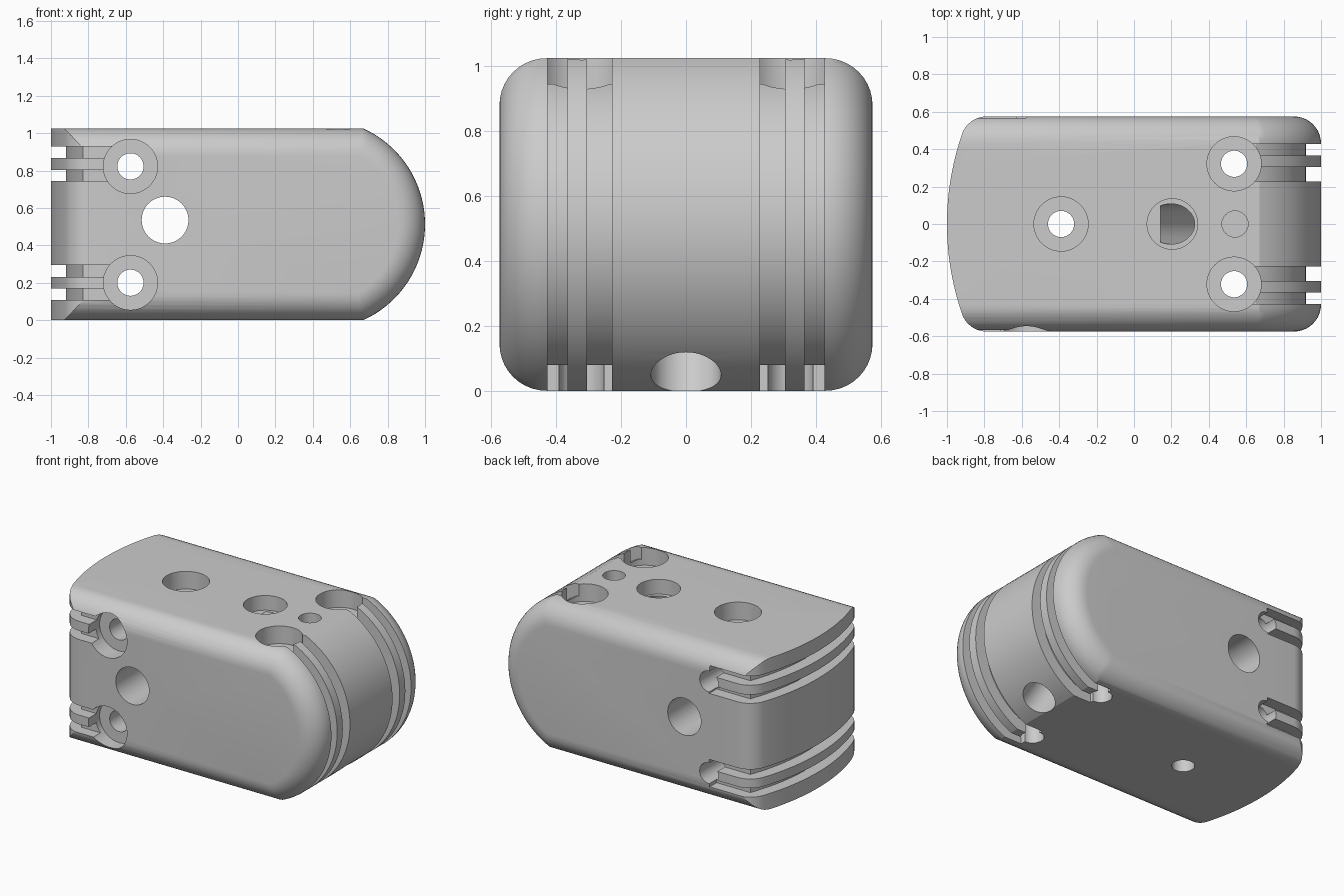
import bpy, bmesh, math
from mathutils import Vector, Matrix

if "Cube" in bpy.data.objects:
    bpy.data.objects.remove(bpy.data.objects["Cube"])

H, W = 1.025, 0.575            # height, half depth
ROUND = 0.145                  # rim rounding
GROOVE = 0.08                  # groove depth
R1, C1 = 0.563, 0.437          # right end arc (about y)
R2, C2 = 1.48, 0.48            # left end arc (about z)


def make_object(name, bm):
    bmesh.ops.recalc_face_normals(bm, faces=bm.faces)
    me = bpy.data.meshes.new(name)
    bm.to_mesh(me)
    bm.free()
    ob = bpy.data.objects.new(name, me)
    bpy.context.collection.objects.link(ob)
    return ob


def loft(name, layers):
    """Closed solid from matching loops of points."""
    bm = bmesh.new()
    loops = [[bm.verts.new(p) for p in layer] for layer in layers]
    n = len(loops[0])
    for a, b in zip(loops, loops[1:]):
        for i in range(n):
            j = (i + 1) % n
            bm.faces.new((a[i], a[j], b[j], b[i]))
    bm.faces.new(loops[0])
    bm.faces.new(loops[-1])
    return make_object(name, bm)


def cylinder(p0, p1, r):
    p0, p1 = Vector(p0), Vector(p1)
    d = p1 - p0
    mat = Matrix.Translation((p0 + p1) / 2) @ d.to_track_quat('Z', 'Y').to_matrix().to_4x4()
    bm = bmesh.new()
    bmesh.ops.create_cone(bm, cap_ends=True, segments=48, radius1=r, radius2=r,
                          depth=d.length, matrix=mat)
    return make_object("hole_cutter", bm)


def cut(target, cutter, op='DIFFERENCE'):
    mod = target.modifiers.new("cut", 'BOOLEAN')
    mod.operation, mod.object, mod.solver = op, cutter, 'EXACT'
    bpy.context.view_layer.objects.active = target
    bpy.ops.object.modifier_apply(modifier=mod.name)
    bpy.data.objects.remove(cutter)


def arc(cx, cy, r, a0, a1, n):
    return [(cx + r * math.cos(a0 + (a1 - a0) * i / n),
             cy + r * math.sin(a0 + (a1 - a0) * i / n)) for i in range(n + 1)]


def right_arc(d):
    """Right end curve in x-z, inset by d, bottom to top."""
    a = math.asin((H / 2 - d) / (R1 - d))
    return arc(C1, H / 2, R1 - d, -a, a, 36)


def left_arc(d):
    """Left end curve in x-y, inset by d, from +y to -y."""
    a = math.asin((W - d) / (R2 - d))
    return arc(C2, 0, R2 - d, math.pi - a, math.pi + a, 24)


# Body: side profile with rounded rims
steps = 10
rim = [(ROUND * (1 - math.sin(t)), W - ROUND * (1 - math.cos(t)))
       for t in [math.pi / 2 * i / steps for i in range(steps + 1)]]
section = [(d, -y) for d, y in rim] + [(d, y) for d, y in reversed(rim)]
layers = []
for d, y in section:
    pts = [(-1.3, d)] + right_arc(d) + [(-1.3, H - d)]
    layers.append([(x, y, z) for x, z in pts])
body = loft("rounded_block", layers)

# Left end: shallow curve with filleted corners
fr = 0.14
fy = W - fr
fx = C2 - math.sqrt((R2 - fr) ** 2 - fy ** 2)
a = math.atan2(fy, fx - C2)
half = arc(fx, fy, fr, math.pi / 2, a, 10)[:-1]
plan = [(1.4, 0.8), (fx + 0.005, 0.8)] + half
plan += arc(C2, 0, R2, a, 2 * math.pi - a, 24)
plan += [(x, -y) for x, y in reversed(half)] + [(fx + 0.005, -0.8), (1.4, -0.8)]
end_cut = loft("end_shape", [[(x, y, z) for x, y in plan] for z in (-0.3, 1.4)])
cut(body, end_cut, 'INTERSECT')

# Grooves around the right end
hx = 0.537
shape = [(hx, -0.3), (1.3, -0.3), (1.3, 1.3), (hx, 1.3), (hx, H - GROOVE)]
shape += list(reversed(right_arc(GROOVE))) + [(hx, GROOVE)]
for s in (-1, 1):
    for y0, y1 in ((0.228, 0.305), (0.365, 0.427)):
        cut(body, loft("groove", [[(x, s * y, z) for x, z in shape] for y in (y0, y1)]))

# Grooves around the left end
hx = -0.577
shape = [(hx, -0.8), (-1.3, -0.8), (-1.3, 0.8), (hx, 0.8), (hx, W - GROOVE)]
shape += left_arc(GROOVE) + [(hx, -W + GROOVE)]
for z0, z1 in ((0.107, 0.168), (0.23, 0.295), (0.743, 0.802), (0.866, 0.928)):
    cut(body, loft("groove", [[(x, y, z) for x, y in shape] for z in (z0, z1)]))

# Counterbored vertical screw holes
for x, y in ((0.535, 0.322), (0.535, -0.322), (-0.39, 0)):
    cut(body, cylinder((x, y, H - 0.12), (x, y, 1.3), 0.145))
    cut(body, cylinder((x, y, -0.2), (x, y, 1.3), 0.07))

# Counterbored horizontal screw holes
for z in (0.2, 0.822):
    cut(body, cylinder((-0.575, -0.9, z), (-0.575, -W + 0.12, z), 0.145))
    cut(body, cylinder((-0.575, -0.9, z), (-0.575, 0.9, z), 0.07))

# Cross bore, blind pin hole and slanted bore
cut(body, cylinder((-0.39, -0.9, 0.535), (-0.39, 0.9, 0.535), 0.125))
cut(body, cylinder((0.54, 0, H - 0.3), (0.54, 0, 1.3), 0.07))
cut(body, cylinder((0.205, 0, H - 0.1), (0.205, 0, 1.3), 0.135))
p, q = Vector((0.18, 0, 0.95)), Vector((0.755, 0, 0.05))
cut(body, cylinder(p, q + (q - p) * 0.3, 0.108))

# Smooth shading with crisp edges
bpy.ops.object.select_all(action='DESELECT')
body.select_set(True)
bpy.context.view_layer.objects.active = body
bpy.ops.object.shade_smooth_by_angle(angle=math.radians(25))
